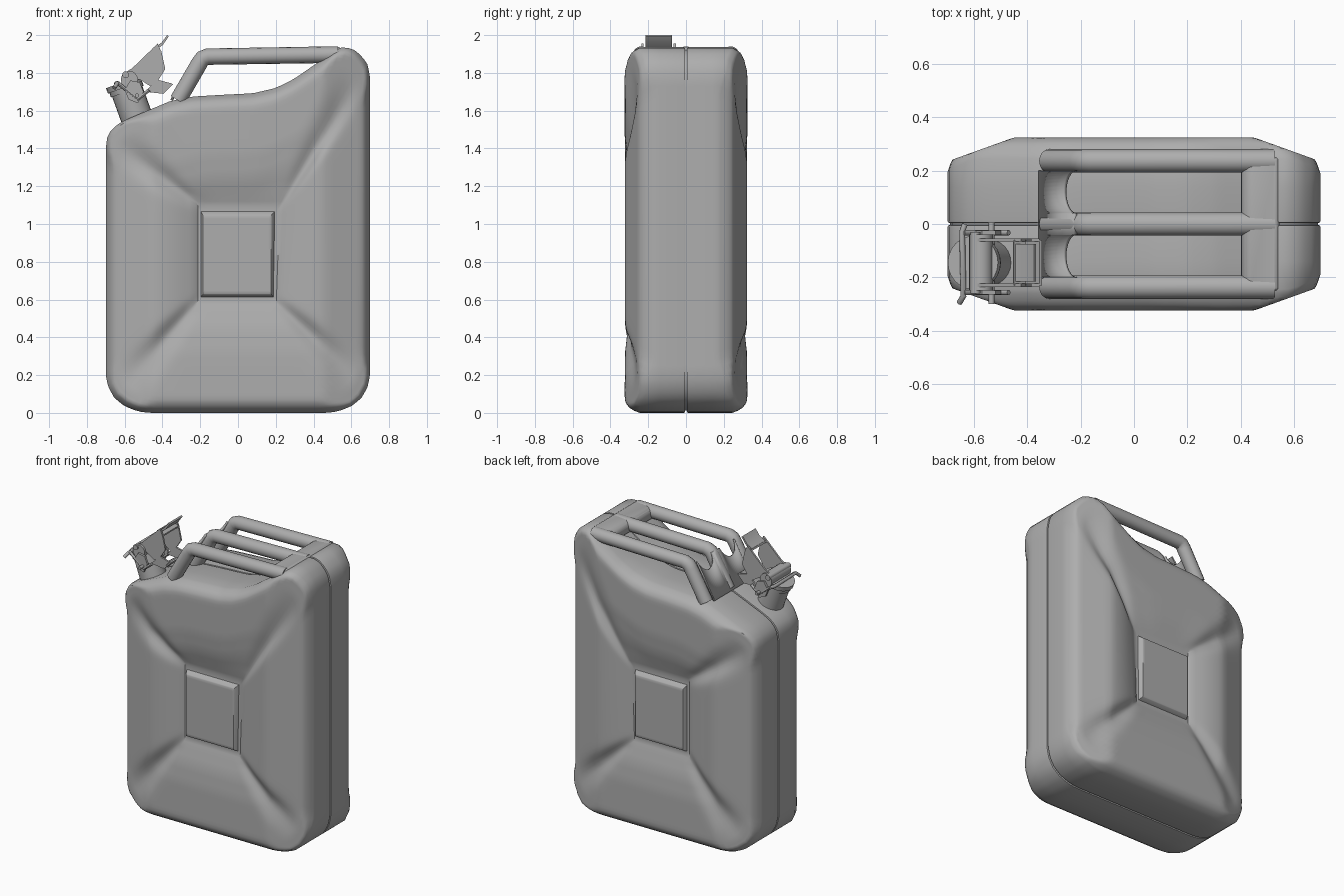
import bpy, bmesh, math
from mathutils import Vector

if "Cube" in bpy.data.objects:
    bpy.data.objects.remove(bpy.data.objects["Cube"])

GREY = bpy.data.materials.new('painted_steel')
GREY.diffuse_color = (.42, .42, .42, 1)
GREY.use_nodes = True
GREY.node_tree.nodes["Principled BSDF"].inputs["Base Color"].default_value = GREY.diffuse_color


def finish(ob, angle=40):
    bpy.ops.object.select_all(action='DESELECT')
    ob.select_set(True)
    bpy.context.view_layer.objects.active = ob
    if ob.type == 'CURVE':
        bpy.ops.object.convert(target='MESH')
    ob = bpy.context.view_layer.objects.active
    ob.data.materials.append(GREY)
    bpy.ops.object.shade_smooth_by_angle(angle=math.radians(angle))
    return ob


def from_bmesh(name, bm):
    bmesh.ops.recalc_face_normals(bm, faces=bm.faces)
    me = bpy.data.meshes.new(name)
    bm.to_mesh(me)
    bm.free()
    ob = bpy.data.objects.new(name, me)
    bpy.context.collection.objects.link(ob)
    return ob


def tube(name, pts, r, res=6):
    cu = bpy.data.curves.new(name, 'CURVE')
    cu.dimensions = '3D'
    cu.bevel_depth, cu.bevel_resolution, cu.use_fill_caps = r, res, True
    sp = cu.splines.new('POLY')
    sp.points.add(len(pts) - 1)
    for p, c in zip(sp.points, pts):
        p.co = (*c, 1)
    ob = bpy.data.objects.new(name, cu)
    bpy.context.collection.objects.link(ob)
    return finish(ob)


def extrude(name, prof, y0, y1, bevel=0):
    bm = bmesh.new()
    f = bm.faces.new([bm.verts.new((x, y0, z)) for x, z in prof])
    g = bmesh.ops.extrude_face_region(bm, geom=[f])
    bmesh.ops.translate(bm, vec=(0, y1 - y0, 0),
                        verts=[v for v in g['geom'] if isinstance(v, bmesh.types.BMVert)])
    ob = from_bmesh(name, bm)
    if bevel:
        m = ob.modifiers.new('bevel', 'BEVEL')
        m.width, m.segments = bevel, 3
    return finish(ob)


def resample(pts, n):
    pts = [Vector(p) for p in pts]
    seg = [(b - a).length for a, b in zip(pts, pts[1:])]
    total, out = sum(seg), []
    for i in range(n):
        d, k = total * i / n, 0
        while d > seg[k] and k < len(seg) - 1:
            d -= seg[k]
            k += 1
        out.append((pts[k].lerp(pts[k + 1], d / seg[k]), total * min(i, n - i) / n))
    return out


def interp(t, keys):
    for (a, u), (b, v) in zip(keys, keys[1:]):
        if t <= b:
            return u + (v - u) * (t - a) / (b - a)
    return keys[-1][1]


# Body: rings from the seam over the rounded edge into the pressed panels
TOP = [(-.692, 1.46), (-.67, 1.50), (-.635, 1.53), (-.58, 1.558), (-.36, 1.65), (-.25, 1.674),
       (-.1, 1.683), (.08, 1.692), (.2, 1.72), (.3, 1.77), (.48, 1.895), (.52, 1.925),
       (.56, 1.938), (.61, 1.925), (.655, 1.89), (.685, 1.845)]
RIGHT = [(.685, 1.845), (.70, 1.78), (.70, .2), (.685, .135)]
BOTTOM = [(.685, .135), (.655, .08), (.60, .035), (.53, .008), (.47, 0), (-.47, 0),
          (-.53, .008), (-.60, .035), (-.655, .08)]
LEFT = [(-.655, .08), (-.688, .14), (-.70, .2), (-.70, 1.40), (-.692, 1.46)]
N = 44
FRAME = [(-.225, 1.12), (.24, 1.12), (.215, .575), (-.225, .575)]
PANEL = [(-.185, 1.045), (.175, 1.045), (.175, .63), (-.185, .63)]
END = [(0, .17), (.03, .21), (.07, .24), (.12, .258), (.48, .325), (.66, .323), (.82, .308), (1, .276)]
FLAT = [(0, .245), (.02, .275), (.05, .302), (.09, .318), (.13, .325), (.55, .323), (.78, .308), (1, .272)]

outline, frame, panel, weight, dist = [], [], [], [], []
for k, side in enumerate((TOP, RIGHT, BOTTOM, LEFT)):
    for i, (p, d) in enumerate(resample(side, N)):
        a, b = (Vector(c).lerp(Vector(e), i / N) for c, e in
                ((FRAME[k], FRAME[(k + 1) % 4]), (PANEL[k], PANEL[(k + 1) % 4])))
        s = min(1, d / .16)
        s = s * s * (3 - 2 * s) / 2
        outline.append(p)
        frame.append(a)
        panel.append(b)
        weight.append(.5 + s if k % 2 else .5 - s)
        dist.append(d)

M = 4 * N
bm = bmesh.new()
rings = []
for y, inset in ((0, .013), (.004, .013), (.006, .002), (.014, 0), (.14, 0)):
    rings.append([bm.verts.new((p.x * (1 - inset), -y, .95 + (p.y - .95) * (1 - inset)))
                  for p in outline])
for t in (0, .01, .02, .035, .05, .07, .09, .12, .16, .2, .27, .34, .42, .5, .56, .62, .7, .78, .86, .93, 1):
    ring = []
    for p, q, w, d in zip(outline, frame, weight, dist):
        c = p.lerp(q, t)
        y = w * interp(t, END) + (1 - w) * interp(t, FLAT)
        y = min(y, .325 - max(0, abs(c.x) - .45) * .36)   # slanted vertical edges
        y -= .036 * math.exp(-(d / .10) ** 2) * math.sin(math.pi * max(0, t - .12) / .88)   # grooves
        ring.append(bm.verts.new((c.x, -y, c.y)))
    rings.append(ring)
# shallow channel, then the flat centre plate
for f, y in ((.3, .266), (.7, .268), (.93, .294), (1.0, .297)):
    rings.append([bm.verts.new((c.x, -y, c.y)) for c in (a.lerp(b, f) for a, b in zip(frame, panel))])
mid = Vector((-.005, .8375))
for f in (.08, .5):
    rings.append([bm.verts.new((c.x, -.297, c.y)) for c in (b.lerp(mid, f) for b in panel)])
for a, b in zip(rings, rings[1:]):
    for i in range(M):
        j = (i + 1) % M
        bm.faces.new((a[i], a[j], b[j], b[i]))
bm.faces.new(rings[-1])
body = from_bmesh('can_body', bm)
if body.data.polygons[-1].normal.y > 0:
    body.data.flip_normals()
mir = body.modifiers.new('mirror', 'MIRROR')
mir.use_axis = (False, True, False)
finish(body, 38)

# Handle: three parallel bars bent down to a shared foot
for name, y in (('front', -.237), ('middle', 0), ('back', .237)):
    tube(f'handle_bar_{name}', [(-.318, y, 1.655), (-.205, y, 1.85), (-.187, y, 1.876),
                                (-.16, y, 1.886), (.53, y, 1.897)], .044)

# Foot plate of the handle, with two round-ended slots
bm = bmesh.new()
lo, hi = Vector((-.352, 1.655)), Vector((-.22, 1.89))
last = None
for c in (-.12, .12):
    for i in range(17):
        a = math.pi * i / 16
        y = c - .08 * math.cos(a)
        top = lo.lerp(hi, 1 - .3 * math.sin(a))
        pair = bm.verts.new((lo.x, y, lo.y)), bm.verts.new((top.x, y, top.y))
        if last:
            bm.faces.new((last[0], pair[0], pair[1], last[1]))
        last = pair
foot = from_bmesh('handle_foot', bm)
sol = foot.modifiers.new('solid', 'SOLIDIFY')
sol.thickness, sol.offset = .014, 0
finish(foot)

# Solid rear end where the bars run into the body
extrude('handle_rear', [(.40, 1.858), (.405, 1.91), (.43, 1.932), (.54, 1.938), (.56, 1.88), (.46, 1.855)],
        -.25, .25, .012)

# Spout: neck, collar and cap flange along a tilted axis
YC = -.145
base, axis = Vector((-.535, YC, 1.56)), Vector((-.34, 0, .94)).normalized()
for name, a, b, r in (('neck', -.03, .18, .085), ('neck_collar', .15, .175, .092),
                      ('cap_flange', .175, .205, .100)):
    tube(f'spout_{name}', [base + axis * a, base + axis * b], r, 10)
tube('cap_barrel', [(-.575, YC - .105, 1.765), (-.575, YC + .105, 1.765)], .045, 6)

# Cap lever: two side cheeks, latch cheeks, hinge lugs and wires
CHEEK = [(-.62, 1.765), (-.60, 1.80), (-.56, 1.825), (-.425, 1.955), (-.405, 1.91),
         (-.385, 1.82), (-.42, 1.765), (-.465, 1.73), (-.52, 1.765)]
LATCH = [(-.49, 1.70), (-.43, 1.765), (-.355, 1.745), (-.40, 1.69)]
for s, side in ((-1, 'front'), (1, 'back')):
    y = YC + s * .085
    extrude(f'lever_cheek_{side}', CHEEK, y - .006, y + .006)
    extrude(f'latch_cheek_{side}', LATCH, y - .006, y + .006)
    y = YC + s * .112
    extrude(f'hinge_lug_{side}', [(-.60, 1.71), (-.57, 1.76), (-.52, 1.75), (-.50, 1.70),
                                  (-.53, 1.64), (-.58, 1.66)], y - .008, y + .008)
    tube(f'clamp_wire_{side}', [(-.64, y, 1.75), (-.53, y, 1.66), (-.47, y, 1.71)], .01, 3)
extrude('lever_tab', [(-.45, 1.93), (-.405, 1.96), (-.375, 2.0), (-.367, 1.992), (-.398, 1.948), (-.44, 1.917)],
        YC - .07, YC + .07)
extrude('lever_web', [(-.45, 1.935), (-.405, 1.915), (-.405, 1.905), (-.455, 1.925)], YC - .085, YC + .085)
extrude('latch_plate', [(-.405, 1.695), (-.355, 1.745), (-.345, 1.74), (-.395, 1.688)], YC - .085, YC + .085)

# Cross pins and hook
tube('hinge_pin', [(-.535, -.30, 1.68), (-.535, .005, 1.68)], .011, 3)
tube('lever_pin', [(-.595, -.26, 1.79), (-.595, -.03, 1.79)], .018, 4)
tube('cap_hook', [(-.655, -.295, 1.72), (-.64, -.27, 1.745), (-.645, -.03, 1.745), (-.635, 0, 1.745)], .011, 3)
